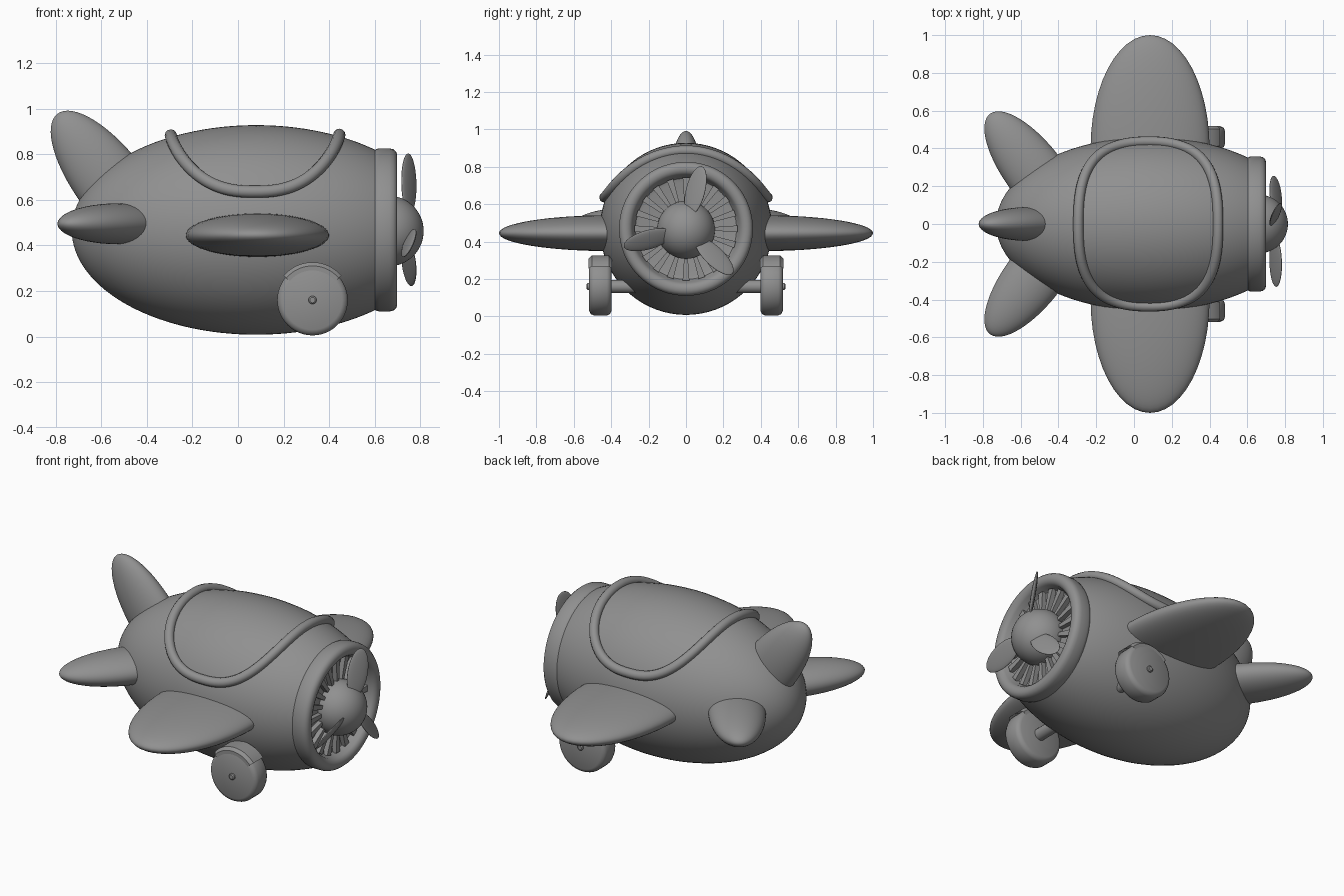
import bpy, bmesh
from math import sin, cos, pi, radians, sqrt
from mathutils import Matrix, Vector

if "Cube" in bpy.data.objects:
    bpy.data.objects.remove(bpy.data.objects["Cube"])

grey = bpy.data.materials.new("plain grey")
grey.use_nodes = True
COLOUR = (0.28, 0.28, 0.28, 1)
grey.diffuse_color = COLOUR
grey.node_tree.nodes["Principled BSDF"].inputs["Base Color"].default_value = COLOUR

AXIS_Z = 0.468                      # height of the fuselage axis
MID_X, LENGTH, RADIUS = 0.08, 0.81, 0.46


def finish(name, bm, matrix=Matrix(), angle=40):
    bmesh.ops.transform(bm, matrix=matrix, verts=bm.verts)
    bmesh.ops.recalc_face_normals(bm, faces=bm.faces)
    mesh = bpy.data.meshes.new(name)
    bm.to_mesh(mesh)
    bm.free()
    mesh.materials.append(grey)
    obj = bpy.data.objects.new(name, mesh)
    bpy.context.collection.objects.link(obj)
    bpy.ops.object.select_all(action='DESELECT')
    obj.select_set(True)
    bpy.context.view_layer.objects.active = obj
    bpy.ops.object.shade_smooth_by_angle(angle=radians(angle))
    return obj


def lathe(name, profile, matrix, steps=72, turn=2 * pi, angle=40):
    """Spin (x, radius) points about the local x axis."""
    bm = bmesh.new()
    verts = [bm.verts.new((x, 0, r)) for x, r in profile]
    edges = [bm.edges.new(pair) for pair in zip(verts, verts[1:])]
    bmesh.ops.spin(bm, geom=verts + edges, cent=(0, 0, 0), axis=(1, 0, 0),
                   angle=turn, steps=steps)
    bmesh.ops.remove_doubles(bm, verts=bm.verts, dist=0.0005)
    return finish(name, bm, matrix, angle)


def ellipsoid(name, size, matrix):
    bm = bmesh.new()
    bmesh.ops.create_uvsphere(bm, u_segments=48, v_segments=32, radius=1)
    return finish(name, bm, matrix @ Matrix.Diagonal((*size, 1)))


def hull_radius(x):
    return RADIUS * sqrt(max(0, 1 - ((x - MID_X) / LENGTH) ** 2))


# Fuselage: an egg cut off behind the engine
axis = Matrix.Translation((0, 0, AXIS_Z))
nose_turn = 0.83 * pi / 2 * 0.53
hull = []
for i in range(49):
    a = pi + (nose_turn - pi) * i / 48 + 0.0
    x = MID_X + LENGTH * cos(a)
    hull.append((x, hull_radius(x)))
hull = [p for p in hull if p[0] < 0.62] + [(0.62, hull_radius(0.62)), (0.62, 0)]
lathe("fuselage", hull, axis)

# Engine cowling ring with a recessed dish
cowl = [(0.6, 0.33), (0.6, 0.35), (0.608, 0.355), (0.62, 0.358), (0.665, 0.358),
        (0.682, 0.354), (0.694, 0.344), (0.699, 0.33), (0.699, 0.315), (0.693, 0.3),
        (0.68, 0.288), (0.65, 0.28), (0.635, 0.27), (0.63, 0.25), (0.63, 0)]
lathe("engine_cowling", cowl, axis)

# Radial cooling vanes
bm = bmesh.new()
for i in range(20):
    vane = bmesh.ops.create_cube(bm, size=1)["verts"]
    for v in vane:
        v.co.y *= 0.036 if v.co.z > 0 else 0.016
        v.co.x *= 0.035
        v.co.z = v.co.z * 0.15 + 0.2
    bmesh.ops.transform(bm, verts=vane, matrix=Matrix.Rotation(i * pi / 10, 4, 'X')
                        @ Matrix.Translation((0.64, 0, 0)))
finish("cooling_vanes", bm, axis, 30)

# Propeller hub and three pitched blades
ellipsoid("propeller_hub", (0.155, 0.155, 0.155), Matrix.Translation((0.66, 0, AXIS_Z - 0.005)))
for i in range(3):
    matrix = (axis @ Matrix.Rotation(radians(-14 + 120 * i), 4, 'X')
              @ Matrix.Translation((0.75, 0, 0.21)) @ Matrix.Rotation(radians(-32), 4, 'Z'))
    ellipsoid("propeller_blade_%d" % (i + 1), (0.012, 0.06, 0.135), matrix)

# Cockpit rim: a rounded loop laid over the top of the hull
curve = bpy.data.curves.new("cockpit_rim", 'CURVE')
curve.dimensions = '3D'
curve.bevel_depth = 0.027
curve.bevel_resolution = 4
spline = curve.splines.new('POLY')
COUNT = 96
spline.points.add(COUNT - 1)
spline.use_cyclic_u = True


def soften(value):
    return (1 if value >= 0 else -1) * abs(value) ** 0.8


for i, point in enumerate(spline.points):
    t = 2 * pi * (i + 0.5) / COUNT
    x = MID_X - 0.005 + 0.37 * soften(cos(t))
    phi = radians(69) * soften(sin(t))
    r = hull_radius(x) + 0.008
    point.co = (x, r * sin(phi), AXIS_Z + r * cos(phi), 1)
rim = bpy.data.objects.new("cockpit_rim", curve)
bpy.context.collection.objects.link(rim)
bpy.ops.object.select_all(action='DESELECT')
rim.select_set(True)
bpy.context.view_layer.objects.active = rim
bpy.ops.object.convert(target='MESH')
rim = bpy.context.view_layer.objects.active
rim.data.materials.clear()
rim.data.materials.append(grey)
bpy.ops.object.shade_smooth()

# Upright tail fin, leaning back
FIN = (0.09, 0.155, 0.4)
lean = Vector((-0.607, 0, 0.795))
upright = Matrix.Translation((-0.55, 0, 0.66)) @ lean.to_track_quat('Z', 'Y').to_matrix().to_4x4()
fin_size = (0.155, 0.09, 0.4)


def leaning(centre, direction, flat):
    """Frame with z along direction and y along the thin side."""
    z = Vector(direction).normalized()
    y = Vector(flat)
    x = y.cross(z)
    frame = Matrix((x, y, z)).transposed().to_4x4()
    return Matrix.Translation(centre) @ frame


ellipsoid("tail_fin", fin_size, leaning((-0.55, 0, 0.66), lean, (0, 1, 0)))

wheel = [(-0.06, 0), (-0.06, 0.13), (-0.052, 0.147), (-0.035, 0.155), (0.035, 0.155),
         (0.052, 0.147), (0.06, 0.13), (0.06, 0)]
fender = [(-0.062, 0.13), (-0.062, 0.15), (-0.045, 0.166), (0.045, 0.166),
          (0.062, 0.15), (0.062, 0.13)]

for side, word in ((1, "left"), (-1, "right")):
    # Main wing and tailplane
    ellipsoid(word + "_wing", (0.315, 0.6, 0.096), Matrix.Translation((0.085, side * 0.4, 0.445)))
    ellipsoid(word + "_tailplane", fin_size,
              leaning((-0.52, side * 0.265, 0.495), (-0.607, side * 0.795, 0), (0, 0, 1)))
    # Wheel, axle cap, mudguard and strut
    place = Matrix.Translation((0.327, side * 0.458, 0.16)) @ Matrix.Rotation(side * pi / 2, 4, 'Z')
    lathe(word + "_wheel", wheel, place, 48)
    lathe(word + "_axle_cap", [(0, 0.018), (0.068, 0.018), (0.073, 0.012), (0.073, 0)], place, 20)
    lathe(word + "_mudguard", fender, place @ Matrix.Rotation(radians(-50), 4, 'X'),
          24, radians(100))
    lathe(word + "_strut", [(-0.22, 0), (-0.22, 0.035), (-0.05, 0.035), (-0.05, 0)], place, 20)
